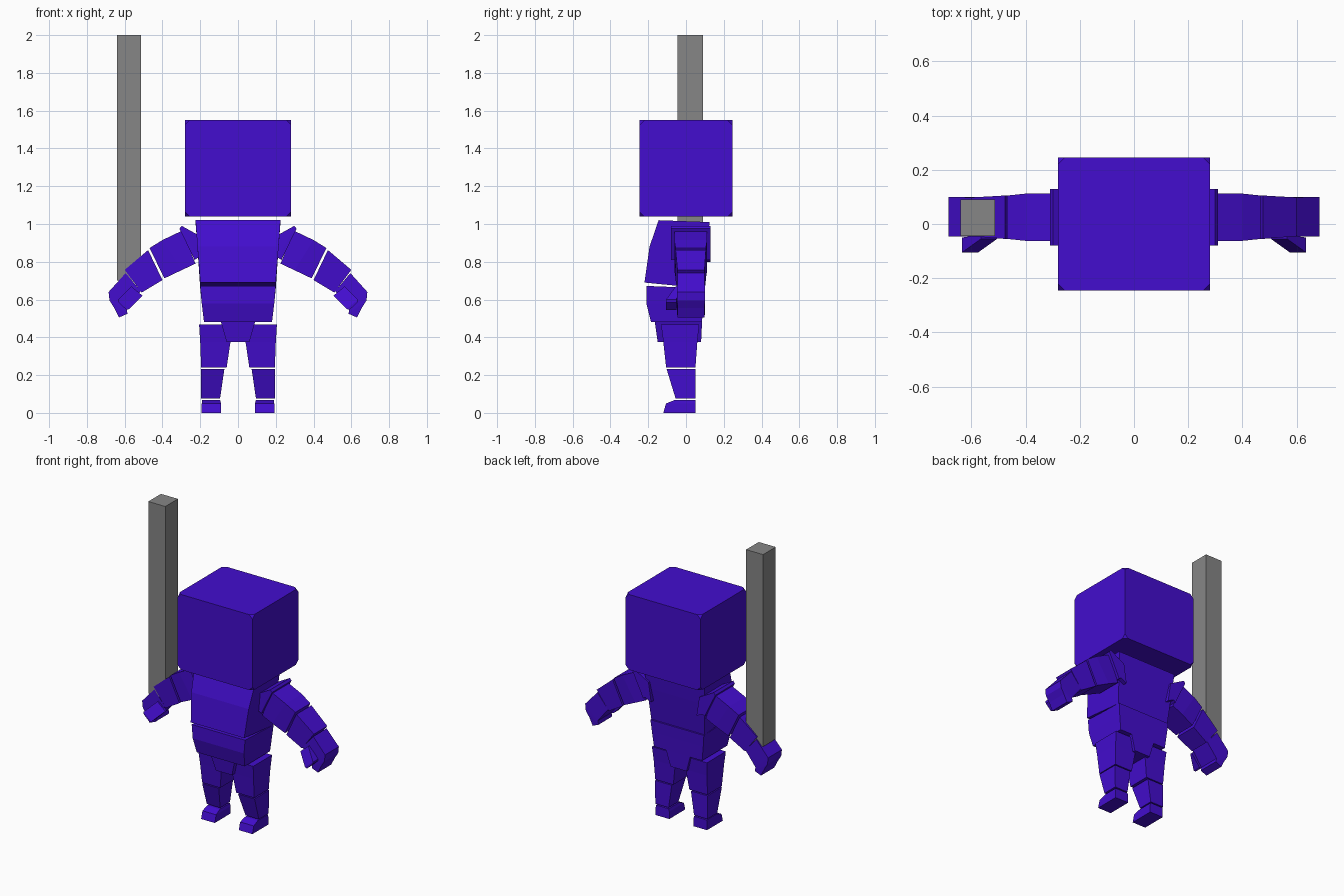
import bpy
import bmesh

cube = bpy.data.objects.get("Cube")
if cube:
    bpy.data.objects.remove(cube, do_unlink=True)


def material(name, color):
    m = bpy.data.materials.new(name)
    m.use_nodes = True
    m.diffuse_color = color
    m.node_tree.nodes["Principled BSDF"].inputs["Base Color"].default_value = color
    return m


VIOLET = material("violet blue", (0.056, 0.004, 0.62, 1))
GREY = material("grey metal", (0.24, 0.24, 0.24, 1))


def loft(name, sections, mat=VIOLET, side=1, corner=0):
    """Closed solid through a list of matching cross-sections."""
    bm = bmesh.new()
    rings = [[bm.verts.new((x * side, y, z)) for x, y, z in s] for s in sections]
    for a, b in zip(rings, rings[1:]):
        n = len(a)
        for i in range(n):
            j = (i + 1) % n
            bm.faces.new((a[i], a[j], b[j], b[i]))
    bm.faces.new(rings[0])
    bm.faces.new(rings[-1])
    if corner:
        bmesh.ops.bevel(bm, geom=bm.verts[:], offset=corner, segments=1, affect='VERTICES')
    bmesh.ops.recalc_face_normals(bm, faces=bm.faces[:])
    me = bpy.data.meshes.new(name)
    bm.to_mesh(me)
    bm.free()
    me.materials.append(mat)
    ob = bpy.data.objects.new(name, me)
    bpy.context.collection.objects.link(ob)
    return ob


def level(x0, x1, y0, y1, z_front, z_back=None):
    """Rectangle for upright parts, optionally tilted front to back."""
    zb = z_front if z_back is None else z_back
    return [(x0, y0, z_front), (x1, y0, z_front), (x1, y1, zb), (x0, y1, zb)]


def cut(upper, lower, y0, y1):
    """Cross-section of an arm part, between its upper and lower outline points."""
    (xa, za), (xb, zb) = upper, lower
    return [(xa, y0, za), (xb, y0, zb), (xb, y1, zb), (xa, y1, za)]


# Head and body
loft("head", [level(-.28, .28, -.245, .245, 1.04),
              level(-.28, .28, -.245, .245, 1.55)], corner=.025)
loft("chest", [level(-.20, .20, -.22, .085, .69, .66),
               level(-.215, .215, -.193, .112, .88),
               level(-.225, .225, -.145, .125, 1.02, 1.01)])
loft("abdomen", [level(-.18, .18, -.185, .085, .48),
                 level(-.192, .192, -.21, .09, .58),
                 level(-.20, .20, -.21, .095, .672, .66)])
loft("pelvis", [level(-.06, .06, -.15, .08, .375),
                level(-.09, .09, -.165, .085, .48)])

for side, label in ((1, "left"), (-1, "right")):
    # Leg
    loft(label + "_thigh", [level(.06, .195, -.105, .05, .24),
                            level(.04, .20, -.12, .06, .375),
                            level(.03, .206, -.132, .07, .467)], side=side)
    loft(label + "_shin", [level(.095, .195, -.055, .05, .076),
                           level(.072, .196, -.103, .05, .233)], side=side)
    loft(label + "_foot", [level(.09, .192, -.12, .05, 0),
                           level(.09, .192, -.106, .05, .05),
                           level(.095, .19, -.06, .05, .068)], side=side)

    # Arm
    loft(label + "_shoulder", [cut((.19, .93), (.17, .80), -.075, .13),
                               cut((.298, .99), (.215, .82), -.08, .13),
                               cut((.31, .975), (.23, .81), -.08, .13)], side=side)
    loft(label + "_upper_arm", [cut((.295, .965), (.225, .79), -.062, .112),
                                cut((.40, .915), (.30, .755), -.062, .112),
                                cut((.468, .873), (.39, .712), -.055, .105)], side=side)
    loft(label + "_forearm", [cut((.476, .862), (.40, .703), -.055, .105),
                              cut((.60, .757), (.51, .637), -.045, .098)], side=side)
    loft(label + "_palm", [cut((.595, .74), (.515, .645), -.045, .098),
                           cut((.685, .64), (.595, .545), -.047, .10)], side=side)
    loft(label + "_fingers", [cut((.685, .64), (.59, .55), -.047, .10),
                              cut((.68, .595), (.585, .525), -.047, .10),
                              cut((.655, .555), (.63, .505), -.045, .098)], side=side)
    loft(label + "_thumb", [cut((.565, .67), (.505, .62), -.055, -.04),
                            cut((.635, .60), (.575, .55), -.105, -.05),
                            cut((.632, .585), (.59, .545), -.105, -.05)], side=side)

# Square staff held upright in the right hand
loft("staff", [level(-.64, -.513, -.045, .09, .70),
               level(-.64, -.513, -.045, .09, 2.0)], mat=GREY)
